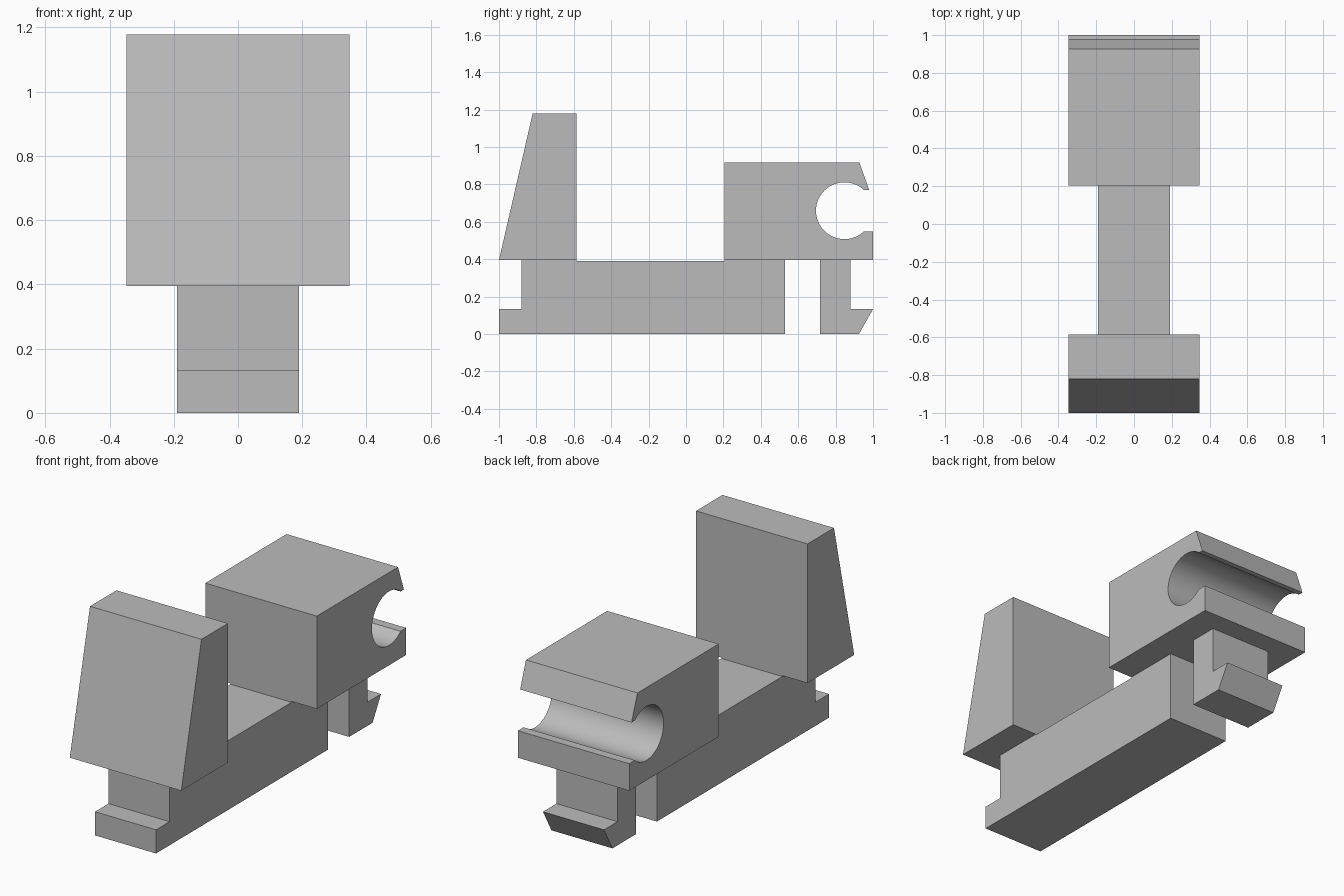
import bpy, bmesh, math

cube = bpy.data.objects.get("Cube")
if cube:
    bpy.data.objects.remove(cube, do_unlink=True)

grey = bpy.data.materials.new("plain grey")
grey.use_nodes = True
colour = (0.5, 0.5, 0.5, 1)
grey.diffuse_color = colour
grey.node_tree.nodes["Principled BSDF"].inputs["Base Color"].default_value = colour

WIDE, NARROW = 0.347, 0.19   # half widths
SHELF = 0.395                # height where wide blocks meet the base


def extrude_profile(name, points, half):
    """Extrude a (y, z) outline symmetrically across x."""
    bm = bmesh.new()
    face = bm.faces.new([bm.verts.new((-half, y, z)) for y, z in points])
    grown = bmesh.ops.extrude_face_region(bm, geom=[face])["geom"]
    for v in grown:
        if isinstance(v, bmesh.types.BMVert):
            v.co.x = half
    bmesh.ops.recalc_face_normals(bm, faces=bm.faces[:])
    mesh = bpy.data.meshes.new(name)
    bm.to_mesh(mesh)
    bm.free()
    mesh.materials.append(grey)
    obj = bpy.data.objects.new(name, mesh)
    bpy.context.collection.objects.link(obj)
    bpy.ops.object.select_all(action="DESELECT")
    obj.select_set(True)
    bpy.context.view_layer.objects.active = obj
    bpy.ops.object.shade_smooth_by_angle(angle=math.radians(25))
    return obj


# Narrow base with a toe at the front and a slightly sunken middle
extrude_profile("base_rail", [
    (-1, 0), (0.53, 0), (0.53, SHELF), (0.205, SHELF), (0.205, 0.39),
    (-0.585, 0.39), (-0.585, SHELF), (-0.88, SHELF), (-0.88, 0.133), (-1, 0.133),
], NARROW)

# Tall front stop with a sloping face
extrude_profile("front_stop", [
    (-1, SHELF), (-0.585, SHELF), (-0.585, 1.178), (-0.82, 1.178),
], WIDE)

# Rear block with a round socket open to the back
cy, cz, radius, steps = 0.847, 0.659, 0.152, 40
mouth = math.asin(0.112 / radius)
socket = []
for i in range(steps + 1):
    a = -mouth - (2 * math.pi - 2 * mouth) * i / steps
    socket.append((cy + radius * math.cos(a), cz + radius * math.sin(a)))
extrude_profile("rear_socket_block", [
    (0.205, SHELF), (1, SHELF), (1, cz - 0.112), *socket,
    (0.979, cz + 0.112), (0.927, 0.917), (0.205, 0.917),
], WIDE)

# Hooked clip under the rear block
extrude_profile("rear_clip", [
    (0.717, 0), (0.925, 0), (1, 0.133), (0.88, 0.133), (0.88, SHELF), (0.717, SHELF),
], NARROW)
